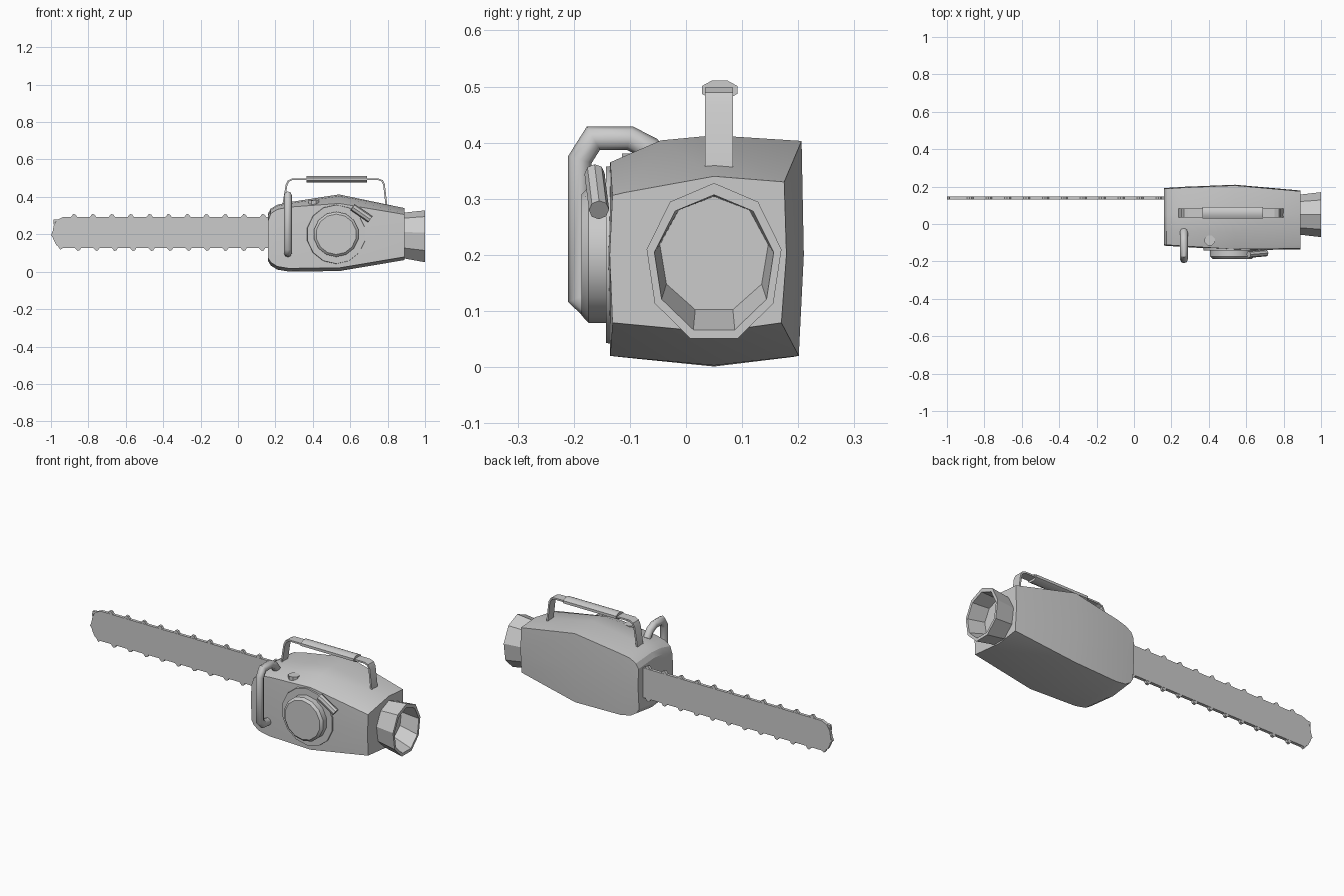
import bpy, bmesh
from math import sin, cos, pi, radians
from mathutils import Vector


def finish(name, bm, angle=30):
    bmesh.ops.recalc_face_normals(bm, faces=bm.faces[:])
    me = bpy.data.meshes.new(name)
    bm.to_mesh(me)
    bm.free()
    ob = bpy.data.objects.new(name, me)
    bpy.context.collection.objects.link(ob)
    bpy.ops.object.select_all(action='DESELECT')
    ob.select_set(True)
    bpy.context.view_layer.objects.active = ob
    bpy.ops.object.shade_smooth_by_angle(angle=radians(angle))
    return ob


def loft(name, rings, angle=30):
    """Skin a list of equal-length point rings and cap both ends."""
    bm = bmesh.new()
    vs = [[bm.verts.new(p) for p in r] for r in rings]
    n = len(rings[0])
    for a, b in zip(vs, vs[1:]):
        for i in range(n):
            j = (i + 1) % n
            bm.faces.new((a[i], a[j], b[j], b[i]))
    bm.faces.new(vs[0])
    bm.faces.new(vs[-1])
    return finish(name, bm, angle)


def prism(name, outline, y0, y1):
    """Extrude an x-z outline along y."""
    return loft(name, [[(x, y, z) for x, z in outline] for y in (y0, y1)], 20)


def ring(c, u, v, n, phase=0.0):
    """Ellipse of n points around c spanned by vectors u and v."""
    c, u, v = Vector(c), Vector(u), Vector(v)
    return [c + u * cos(2 * pi * i / n + phase) + v * sin(2 * pi * i / n + phase)
            for i in range(n)]


def tube(name, pts, r, n=8):
    pts = [Vector(p) for p in pts]
    side = Vector((1, 0, 0))
    rings = []
    for i, p in enumerate(pts):
        d0 = (p - pts[i - 1]).normalized() if i else (pts[1] - p).normalized()
        d1 = (pts[i + 1] - p).normalized() if i < len(pts) - 1 else d0
        t = (d0 + d1).normalized()
        rings.append(ring(p, side * r, t.cross(side) * r / max(t.dot(d0), 0.6), n))
    return loft(name, rings, 50)


# motor body: x, front y, ridge y, back y, bottom z, shoulder z, ridge z, top z
sections = [
    (0.16, -0.110, -0.030, 0.188, 0.075, 0.270, 0.300, 0.310),
    (0.175, -0.112, -0.031, 0.189, 0.050, 0.310, 0.330, 0.337),
    (0.21, -0.114, -0.033, 0.191, 0.028, 0.333, 0.351, 0.358),
    (0.27, -0.118, -0.035, 0.195, 0.018, 0.345, 0.364, 0.371),
    (0.54, -0.135, -0.045, 0.206, 0.020, 0.365, 0.404, 0.413),
    (0.89, -0.131, -0.110, 0.175, 0.079, 0.306, 0.311, 0.340),
]
rings = []
for x, f, d, b, lo, sh, rd, top in sections:
    rings.append([(x, f, lo), (x, f - 0.005, 0.2), (x, f, sh), (x, d, rd),
                  (x, 0.05, top), (x, b, top - 0.01), (x, b + 0.004, 0.2),
                  (x, b - 0.005, lo), (x, 0.05, lo - 0.017)])
loft("motor_body", rings, 25)

# flared rear exhaust with hollow mouth
loft("rear_nozzle", [ring((x, 0.05, z), (0, 0, rz), (0, ry, 0), 9) for x, z, rz, ry in (
    (0.88, 0.19, 0.125, 0.108), (1.0, 0.185, 0.143, 0.122),
    (1.0, 0.183, 0.124, 0.108), (0.90, 0.20, 0.104, 0.098))], 25)

# guide bar with rounded tip
tip = [(-0.945, 0.127), (-0.972, 0.143), (-0.988, 0.175), (-0.992, 0.21),
       (-0.985, 0.248), (-0.968, 0.277), (-0.935, 0.292)]
prism("guide_bar", [(0.2, 0.127)] + tip + [(0.2, 0.292)], 0.131, 0.148)

# chain teeth along both edges and at the tip
for k in range(11):
    x = -0.89 + 0.101 * k
    prism("tooth_top", [(x - 0.005, 0.29), (x + 0.010, 0.309), (x + 0.022, 0.305),
                        (x + 0.032, 0.29)], 0.132, 0.147)
    x = -0.85 + 0.0985 * k
    prism("tooth_bottom", [(x - 0.025, 0.129), (x - 0.008, 0.111), (x + 0.004, 0.115),
                           (x + 0.012, 0.129)], 0.132, 0.147)
prism("tooth_tip_upper", [(-0.988, 0.25), (-0.986, 0.278), (-0.965, 0.28)], 0.132, 0.147)
prism("tooth_tip_mid", [(-0.988, 0.18), (-1.0, 0.195), (-0.99, 0.22)], 0.132, 0.147)
prism("tooth_tip_lower", [(-0.965, 0.14), (-0.95, 0.118), (-0.93, 0.13)], 0.132, 0.147)

# top carrying handle: flat strap and grip
outer = [(0.236, 0.35), (0.255, 0.465), (0.266, 0.487), (0.288, 0.498),
         (0.752, 0.498), (0.774, 0.489), (0.785, 0.467), (0.799, 0.35)]
inner = [(0.246, 0.35), (0.264, 0.463), (0.273, 0.481), (0.290, 0.489),
         (0.750, 0.489), (0.768, 0.482), (0.776, 0.465), (0.789, 0.35)]
prism("handle_strap", outer + inner[::-1], 0.034, 0.084)
loft("handle_grip", [ring((x, 0.06, 0.494), (0, 0.034, 0), (0, 0, 0.0185), 8, pi / 8)
                     for x in (0.365, 0.69)])

# front guard tube
tube("front_guard", [(0.267, -0.04, 0.355), (0.267, -0.065, 0.39), (0.267, -0.1, 0.408),
                     (0.267, -0.165, 0.408), (0.267, -0.189, 0.37),
                     (0.267, -0.189, 0.125), (0.267, -0.165, 0.102),
                     (0.267, -0.11, 0.098)], 0.021)


# starter housing: thin backing disk and raised drum
def drum(name, steps):
    loft(name, [ring((0.525, y, 0.2), (r, 0, 0), (0, 0, r), 14, pi / 14)
                for y, r in steps])


drum("starter_plate", [(-0.12, 0.16), (-0.143, 0.157)])
drum("starter_drum", [(-0.13, 0.121), (-0.174, 0.121), (-0.186, 0.108)])

# pull grip
a, b = Vector((0.613, -0.163, 0.345)), Vector((0.707, -0.155, 0.28))
d = (b - a).normalized()
u = d.cross(Vector((0, 1, 0))).normalized()
loft("pull_grip", [ring(p, u * 0.02, d.cross(u) * 0.018, 8) for p in (a, b)])

# filler cap on the shoulder
loft("filler_cap", [ring((0.405, -0.088, z), (0.03, 0, 0), (0, 0.028, 0), 8, pi / 8)
                    for z in (0.35, 0.381)])
